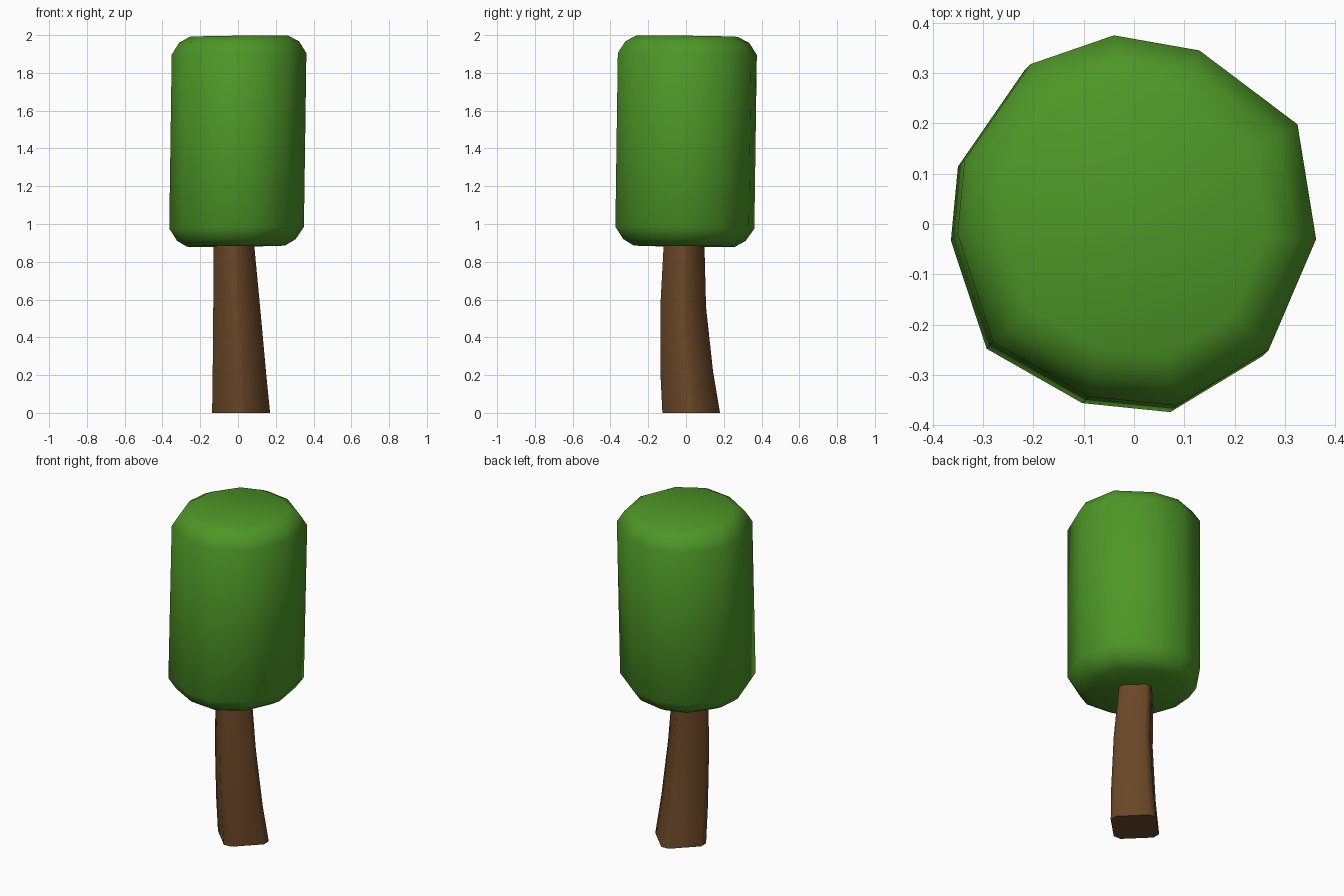
import bpy, bmesh, math

if "Cube" in bpy.data.objects:
    bpy.data.objects.remove(bpy.data.objects["Cube"])


def material(name, colour):
    m = bpy.data.materials.new(name)
    m.diffuse_color = (*colour, 1)
    m.use_nodes = True
    m.node_tree.nodes["Principled BSDF"].inputs["Base Color"].default_value = m.diffuse_color
    return m


def loft(name, rings, mat, angle):
    """Skin a list of equal-length point rings and cap both ends."""
    bm = bmesh.new()
    loops = [[bm.verts.new(p) for p in ring] for ring in rings]
    n = len(loops[0])
    for a, b in zip(loops, loops[1:]):
        for i in range(n):
            j = (i + 1) % n
            bm.faces.new((a[i], a[j], b[j], b[i]))
    bm.faces.new(loops[0][::-1])
    bm.faces.new(loops[-1])
    bmesh.ops.recalc_face_normals(bm, faces=bm.faces[:])
    me = bpy.data.meshes.new(name)
    bm.to_mesh(me)
    bm.free()
    me.materials.append(mat)
    ob = bpy.data.objects.new(name, me)
    bpy.context.collection.objects.link(ob)
    bpy.ops.object.select_all(action='DESELECT')
    ob.select_set(True)
    bpy.context.view_layer.objects.active = ob
    bpy.ops.object.shade_smooth_by_angle(angle=math.radians(angle))
    return ob


leaf_green = material("leaf green", (0.076, 0.31, 0.02))
bark_brown = material("bark brown", (0.145, 0.063, 0.02))

# Foliage: irregular outline, rounded ends, slight lean
outline = [(.362, -.03), (.325, .198), (.13, .345), (-.04, .375), (-.205, .318),
           (-.337, .127), (-.351, -.02), (-.28, -.235), (-.09, -.343),
           (.085, -.361), (.268, -.25)]
levels = [(.883, .73), (.915, .88), (.98, 1), (1.9, 1), (1.963, .89), (1.994, .73)]
crown = []
for z, s in levels:
    lean = -.013 * (1.9 - z) / .92
    crown.append([(x * s + lean, y * s + lean, z + .012 * (x - y) * s)
                  for x, y in outline])
loft("foliage", crown, leaf_green, 60)

# Trunk: chamfered square turned 45 degrees, bent and tapering upward
k = .156
section = [(1, -k), (1, k), (k, 1), (-k, 1), (-1, k), (-1, -k), (-k, -1), (k, -1)]
stations = [(0, -.137, .17, -.125, .18), (.22, -.134, .148, -.136, .143),
            (.56, -.131, .117, -.136, .106), (.95, -.13, .08, -.115, .096)]
trunk = [[((x0 + x1) / 2 + u * (x1 - x0) / 2, (y0 + y1) / 2 + v * (y1 - y0) / 2, z)
          for u, v in section] for z, x0, x1, y0, y1 in stations]
loft("trunk", trunk, bark_brown, 60)
